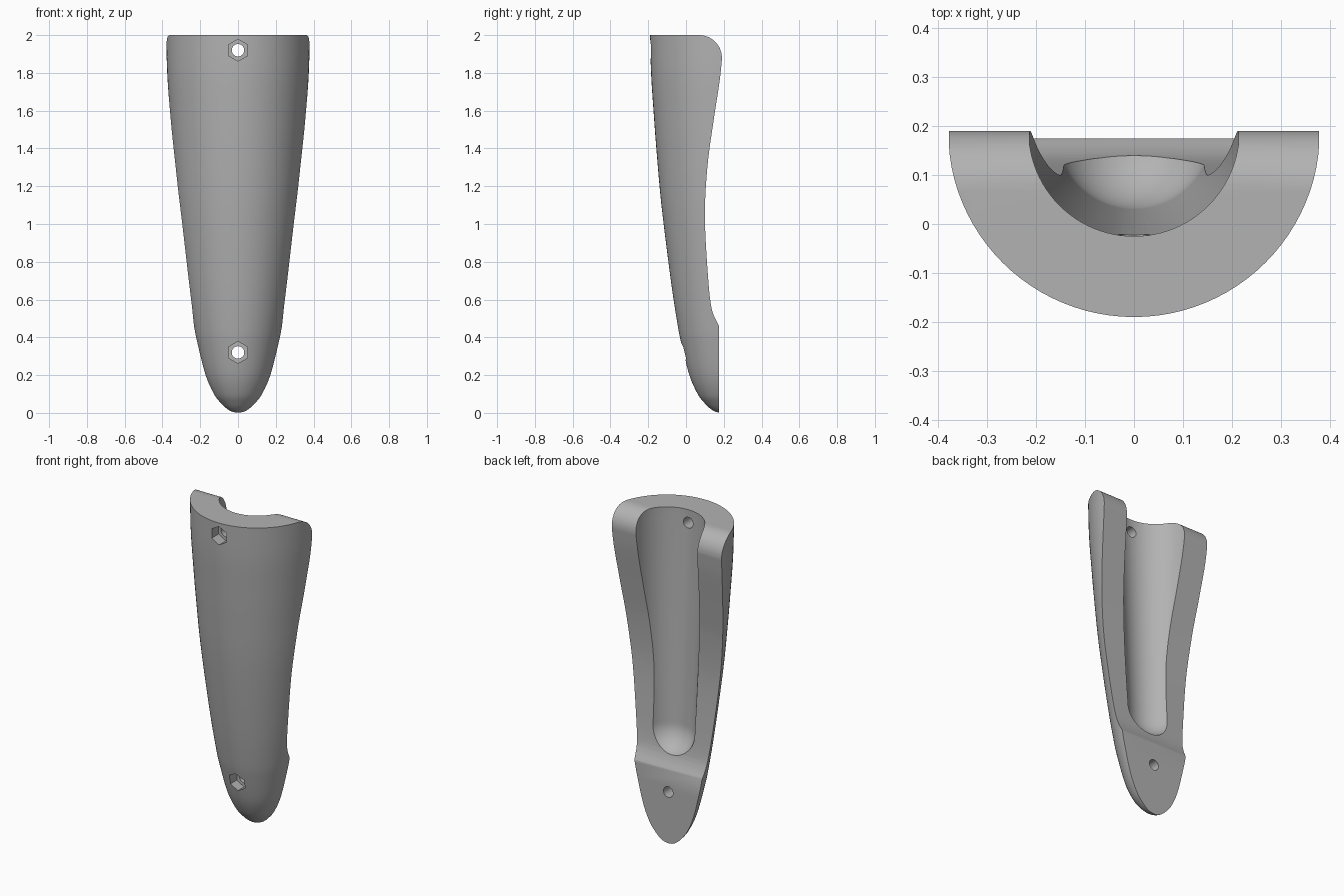
import bpy
import bmesh
import math
from mathutils import Vector

if "Cube" in bpy.data.objects:
    bpy.data.objects.remove(bpy.data.objects["Cube"], do_unlink=True)

AXIS_Y = 0.19  # centre line shared by the shell and its groove

grey = bpy.data.materials.new("grey_plastic")
grey.use_nodes = True
grey.diffuse_color = (0.45, 0.45, 0.45, 1)
grey.node_tree.nodes["Principled BSDF"].inputs["Base Color"].default_value = grey.diffuse_color


def smooth_path(points, steps=6):
    """Smooth curve through 2D points."""
    p = [Vector(q) for q in [points[0], *points, points[-1]]]
    path = []
    for a, b, c, d in zip(p, p[1:], p[2:], p[3:]):
        for i in range(steps):
            t = i / steps
            path.append(0.5 * (2 * b + (c - a) * t + (2 * a - 5 * b + 4 * c - d) * t**2
                               + (3 * b - a - 3 * c + d) * t**3))
    return path + [p[-1]]


def finish(bm, name):
    bmesh.ops.remove_doubles(bm, verts=bm.verts, dist=1e-5)
    bmesh.ops.recalc_face_normals(bm, faces=bm.faces)
    mesh = bpy.data.meshes.new(name)
    bm.to_mesh(mesh)
    bm.free()
    mesh.materials.append(grey)
    obj = bpy.data.objects.new(name, mesh)
    bpy.context.collection.objects.link(obj)
    return obj


def lathe(name, profile, segments=96):
    """Turn a (radius, height) profile around the centre line."""
    bm = bmesh.new()
    verts = [bm.verts.new((r, AXIS_Y, z)) for r, z in profile]
    edges = [bm.edges.new(pair) for pair in zip(verts, verts[1:])]
    bmesh.ops.spin(bm, geom=verts + edges, cent=(0, AXIS_Y, 0), axis=(0, 0, 1),
                   angle=math.tau, steps=segments, use_duplicate=False)
    return finish(bm, name)


def slab(name, outline, half_width):
    """Extrude a (y, z) outline sideways."""
    bm = bmesh.new()
    face = bm.faces.new([bm.verts.new((-half_width, y, z)) for y, z in outline])
    new = bmesh.ops.extrude_face_region(bm, geom=[face])["geom"]
    bmesh.ops.translate(bm, vec=(2 * half_width, 0, 0),
                        verts=[v for v in new if isinstance(v, bmesh.types.BMVert)])
    return finish(bm, name)


def rod(name, sides, radius, y0, y1, z):
    """Straight cutter running front to back."""
    bpy.ops.mesh.primitive_cylinder_add(vertices=sides, radius=radius, depth=y1 - y0,
                                        location=(0, (y0 + y1) / 2, z),
                                        rotation=(math.pi / 2, 0, 0))
    obj = bpy.context.object
    obj.name = name
    obj.data.materials.append(grey)
    return obj


def carve(target, cutter, operation="DIFFERENCE"):
    cutter.hide_render = True
    mod = target.modifiers.new(cutter.name, "BOOLEAN")
    mod.operation, mod.solver, mod.object = operation, "EXACT", cutter
    bpy.context.view_layer.objects.active = target
    bpy.ops.object.modifier_apply(modifier=mod.name)
    bpy.data.objects.remove(cutter, do_unlink=True)


# Bullet-shaped body
outer = smooth_path([(0, 0), (0.03, 0.005), (0.058, 0.02), (0.09, 0.05), (0.128, 0.1),
                     (0.172, 0.2), (0.213, 0.36), (0.235, 0.47), (0.27, 0.7), (0.32, 1.1),
                     (0.347, 1.4), (0.362, 1.6), (0.375, 1.8), (0.38, 2)])
shell = lathe("tapered_shell", outer + [(0.38, 2.1), (0, 2.1)])

# Side outline: flat lower back, hollowed middle, rounded upper corner
back = smooth_path([(0.175, 0.46), (0.135, 0.556), (0.114, 0.757), (0.1, 1.05), (0.114, 1.31),
                    (0.145, 1.54), (0.177, 1.75), (0.19, 1.87)])
corner = [(0.07 + 0.12 * math.cos(a), 1.88 + 0.12 * math.sin(a))
          for a in (math.pi / 2 * i / 14 for i in range(15))]
carve(shell, slab("side_outline", [(-0.5, -0.1), (0.175, -0.1), *back, *corner, (-0.5, 2)], 0.6),
      "INTERSECT")

# Round-bottomed groove down the back
dome = [(0.16 * math.sin(a), 0.69 - 0.16 * math.cos(a))
        for a in (math.pi / 2 * i / 16 for i in range(17))]
carve(shell, lathe("groove_cutter", dome + [(0.215, 1.95), (0.215, 2.2), (0, 2.2)]))

# Screw holes with hexagonal nut pockets at the front
for z, floor in ((1.92, -0.12), (0.32, 0.06)):
    carve(shell, rod("screw_hole_cutter", 32, 0.033, -0.5, 0.5, z))
    carve(shell, rod("nut_pocket_cutter", 6, 0.058, -0.5, floor, z))

# Smooth shading with crisp rims
bpy.ops.object.select_all(action="DESELECT")
shell.select_set(True)
bpy.context.view_layer.objects.active = shell
bpy.ops.object.shade_smooth_by_angle(angle=math.radians(30))
